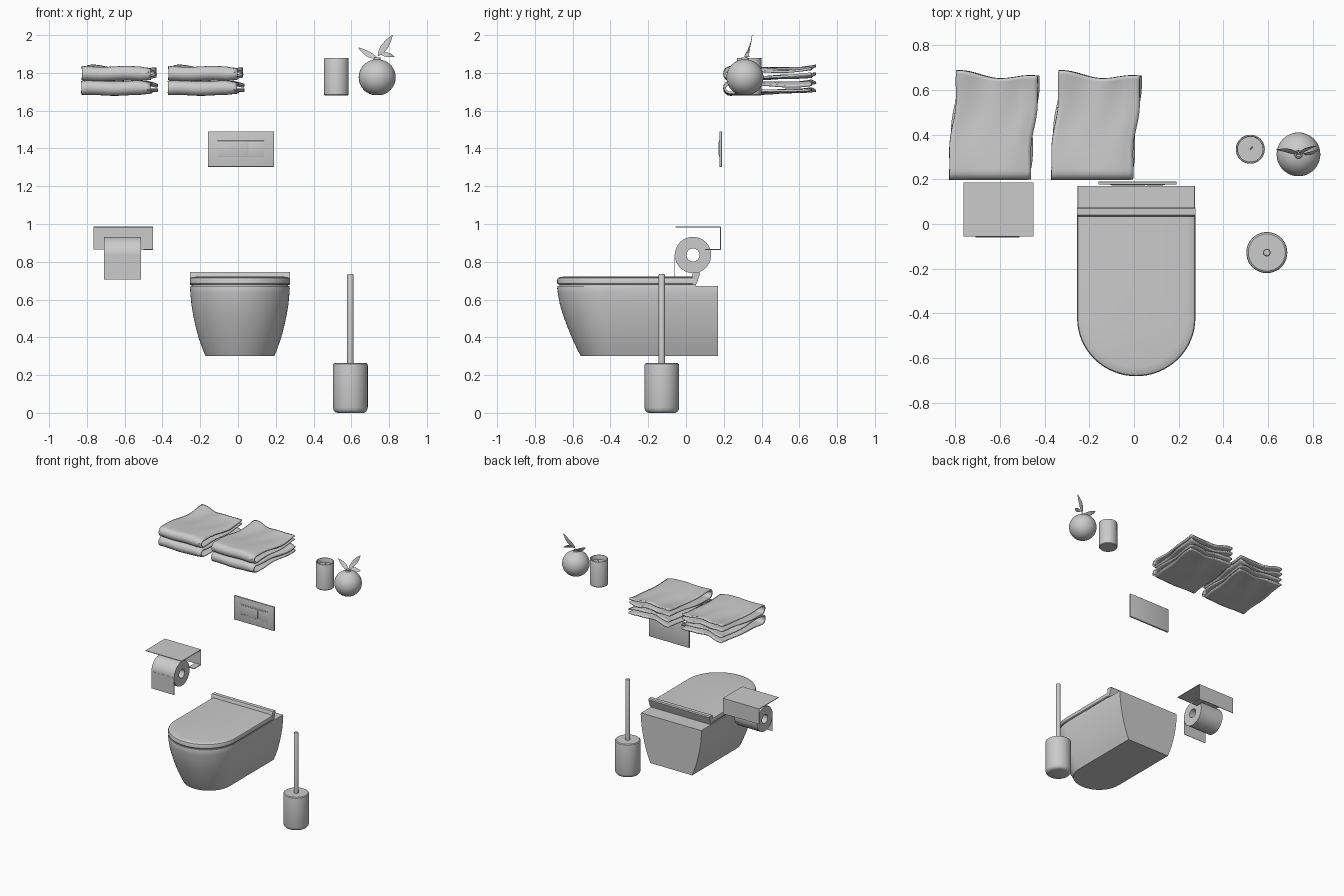
import bpy, bmesh, math
from mathutils import Vector

if "Cube" in bpy.data.objects:
    bpy.data.objects.remove(bpy.data.objects["Cube"])

mat = bpy.data.materials.new("plain_grey")
mat.diffuse_color = (0.6, 0.6, 0.6, 1)
mat.use_nodes = True
mat.node_tree.nodes["Principled BSDF"].inputs["Base Color"].default_value = mat.diffuse_color


def finish(name, bm, smooth=True, angle=35, normals=True):
    if normals:
        bmesh.ops.recalc_face_normals(bm, faces=bm.faces)
    me = bpy.data.meshes.new(name)
    bm.to_mesh(me)
    bm.free()
    ob = bpy.data.objects.new(name, me)
    bpy.context.collection.objects.link(ob)
    me.materials.append(mat)
    if smooth:
        bpy.ops.object.select_all(action='DESELECT')
        ob.select_set(True)
        bpy.context.view_layer.objects.active = ob
        bpy.ops.object.shade_smooth_by_angle(angle=math.radians(angle))
    return ob


def box(name, x0, x1, y0, y1, z0, z1, bevel=0):
    bm = bmesh.new()
    bmesh.ops.create_cube(bm, size=1)
    for v in bm.verts:
        v.co = Vector(((x0 + x1) / 2 + v.co.x * (x1 - x0),
                       (y0 + y1) / 2 + v.co.y * (y1 - y0),
                       (z0 + z1) / 2 + v.co.z * (z1 - z0)))
    if bevel:
        bmesh.ops.bevel(bm, geom=bm.edges[:], offset=bevel, segments=3,
                        profile=0.5, affect='EDGES')
    return finish(name, bm, bool(bevel))


def loft(name, rings, closed=False, angle=35):
    """Skin rings of points; cap both ends, or join the last ring to the first."""
    bm = bmesh.new()
    vs = [[bm.verts.new(p) for p in r] for r in rings]
    n = len(vs[0])
    for a, b in zip(vs, vs[1:] + ([vs[0]] if closed else [])):
        for i in range(n):
            j = (i + 1) % n
            bm.faces.new((a[i], a[j], b[j], b[i]))
    if not closed:
        bm.faces.new(vs[0])
        bm.faces.new(vs[-1])
    return finish(name, bm, True, angle)


def turned(name, cx, cy, profile, n=40):
    """Vertical turned solid from (radius, z) pairs."""
    return loft(name, [[(cx + r * math.cos(2 * math.pi * i / n),
                         cy + r * math.sin(2 * math.pi * i / n), z)
                        for i in range(n)] for r, z in profile])


def d_ring(w, front, back, z, cx=0.01, n=32):
    """Outline with a straight back and an elliptical front."""
    b = w * 0.98
    yc = front + b
    pts = [(cx + w, back + (yc - back) * k / 4, z) for k in range(4)]
    pts += [(cx + w * math.cos(math.pi * i / n), yc - b * math.sin(math.pi * i / n), z)
            for i in range(n + 1)]
    pts += [(cx - w, yc + (back - yc) * k / 4, z) for k in range(1, 5)]
    return pts


# Wall-hung bowl, narrowing downwards
bowl = [(0.182, -0.557, 0.30), (0.200, -0.580, 0.345), (0.218, -0.603, 0.395),
        (0.234, -0.628, 0.455), (0.247, -0.650, 0.515), (0.257, -0.668, 0.575),
        (0.262, -0.678, 0.63), (0.264, -0.682, 0.66), (0.261, -0.679, 0.672)]
loft("toilet_bowl", [d_ring(w, f, 0.17, z) for w, f, z in bowl])
# Recessed seal, lid and hinge bar
loft("seat_gap", [d_ring(0.255, -0.67, 0.05, z) for z in (0.670, 0.684)])
lid = [(0.260, -0.677, 0.680), (0.265, -0.682, 0.686), (0.265, -0.682, 0.705),
       (0.261, -0.678, 0.714), (0.250, -0.667, 0.719), (0.225, -0.642, 0.722)]
loft("toilet_lid", [d_ring(w, f, 0.05, z) for w, f, z in lid])
hinge = [(0.035, 0.676), (0.052, 0.676), (0.062, 0.700), (0.075, 0.738),
         (0.070, 0.746), (0.040, 0.746), (0.033, 0.735)]
loft("lid_hinge", [[(x, y, z) for y, z in hinge] for x in (-0.255, 0.275)])

# Brush holder and handle
turned("brush_holder", 0.595, -0.128,
       [(0.070, 0), (0.080, 0.004), (0.088, 0.013), (0.092, 0.028), (0.092, 0.25),
        (0.090, 0.259), (0.083, 0.264)])
turned("brush_handle", 0.595, -0.128,
       [(0.017, 0.26), (0.017, 0.73), (0.014, 0.735)], 20)

# Flush plate with two buttons set in a raised frame
box("flush_plate", -0.16, 0.19, 0.177, 0.190, 1.303, 1.49, 0.002)
box("flush_frame", -0.108, 0.138, 0.1745, 0.178, 1.358, 1.441, 0.001)
box("large_button", -0.101, 0.050, 0.172, 0.176, 1.365, 1.434, 0.0015)
box("small_button", 0.058, 0.131, 0.172, 0.176, 1.365, 1.434, 0.0015)

# Paper holder: shelf, wall plate, side arm
box("holder_shelf", -0.765, -0.45, -0.055, 0.186, 0.981, 0.986)
box("holder_back", -0.765, -0.45, 0.181, 0.186, 0.865, 0.986)
box("holder_arm", -0.50, -0.45, 0.10, 0.186, 0.863, 0.868)


def roll_ring(r, x, n=48):
    return [(x, 0.037 + r * math.cos(2 * math.pi * i / n),
             0.836 + r * math.sin(2 * math.pi * i / n)) for i in range(n)]


# Paper roll with open core and hanging sheet
loft("paper_roll", [roll_ring(0.096, -0.71), roll_ring(0.096, -0.513),
                    roll_ring(0.034, -0.513), roll_ring(0.034, -0.71)], True)
box("paper_sheet", -0.71, -0.513, -0.060, -0.057, 0.705, 0.84)

# Candle with hollow top and wick
turned("candle", 0.521, 0.335,
       [(0.061, 1.68), (0.065, 1.685), (0.065, 1.876), (0.063, 1.88),
        (0.058, 1.88), (0.056, 1.876), (0.056, 1.845)])
loft("candle_wick", [[(0.521 + t + 0.003 * math.cos(a), 0.335 + t + 0.003 * math.sin(a), z)
                      for a in (0, 1.57, 3.14, 4.71)]
                     for t, z in ((0, 1.84), (0.001, 1.858), (0.010, 1.87))])

# Round vase with small neck
R = 0.098
ball = [(R * math.sin(a), 1.776 - 0.096 * math.cos(a))
        for a in [0.2 + 2.75 * i / 22 for i in range(23)]]
turned("round_vase", 0.737, 0.312,
       ball + [(0.017, 1.881), (0.012, 1.881), (0.010, 1.872)])


def leaf(name, base, tip, width, side):
    """Pointed blade, slightly bent, between two points."""
    base, tip, side = Vector(base), Vector(tip), Vector(side)
    d = (tip - base).normalized()
    side = (side - d * side.dot(d)).normalized()
    up = d.cross(side)
    rings = []
    for i in range(9):
        t = i / 8
        c = base.lerp(tip, t) + up * 0.008 * math.sin(math.pi * t)
        w = 0.002 + width * math.sin(math.pi * t ** 0.85) ** 0.9 if 0 < i < 8 else 0.001
        rings.append([c + side * w, c + up * 0.0015, c - side * w, c - up * 0.0015])
    loft(name, rings, angle=60)


leaf("leaf_tall", (0.742, 0.312, 1.89), (0.818, 0.35, 2.0), 0.016, (1, 0, -0.7))
leaf("leaf_left", (0.738, 0.312, 1.876), (0.637, 0.333, 1.934), 0.014, (0.3, 0.6, 1))
leaf("leaf_right", (0.758, 0.314, 1.897), (0.828, 0.335, 1.886), 0.012, (0.2, 0.7, 1))


def towel(name, dx, z0, phase):
    """Sheet folded over at the front, loose and wavy at the back."""
    bm = bmesh.new()
    nu, nv, rad = 28, 20, 0.032
    rows = []
    for i in range(nu * 2 + 9):
        if i < nu:                       # lower leaf, back to front
            y, s, a = 1 - i / nu, -1, None
        elif i <= nu + 8:                # rounded fold
            y, s, a = 0, 0, -math.pi / 2 + math.pi * (i - nu) / 8
        else:                            # upper leaf, front to back
            y, s, a = (i - nu - 8) / nu, 1, None
        row = []
        for j in range(nv + 1):
            u = j / nv
            if a is None:
                py, pz = 0.235 + y * 0.43, s * rad
            else:
                py, pz = 0.235 - rad * math.cos(a), rad * math.sin(a)
            wave = math.sin(6 * u + 5 * y + phase) + 0.6 * math.sin(13 * u - 4 * y + 2 * phase)
            if s > 0:
                pz += 0.006 * y * wave - 0.018 * math.sin(math.pi * y) * y
            elif s < 0:
                pz += 0.006 * y * wave + 0.022 * y
            pz += 0.0025 * math.sin(9 * u + phase)
            pz -= 0.008 * max(0, u - 0.85) / 0.15 * (1 if pz > 0 else -1)
            px = -0.832 + u * 0.365 + y * 0.042 + 0.006 * math.sin(9 * y + phase)
            py += y * (0.012 * math.sin(7 * u + 1.2) - 0.025 * (u - 0.5))
            row.append(bm.verts.new((px + dx, py, z0 + pz)))
        rows.append(row)
    for r, q in zip(rows, rows[1:]):
        for j in range(nv):
            bm.faces.new((r[j], r[j + 1], q[j + 1], q[j]))
    ob = finish(name, bm, True, 50, False)
    mod = ob.modifiers.new("thickness", 'SOLIDIFY')
    mod.thickness = 0.012
    mod.offset = 0


# Two stacks of two folded towels
for k, dx in enumerate((0, 0.458)):
    towel(f"lower_towel_{k + 1}", dx, 1.719, 0.4)
    towel(f"upper_towel_{k + 1}", dx, 1.796, 2.1)
